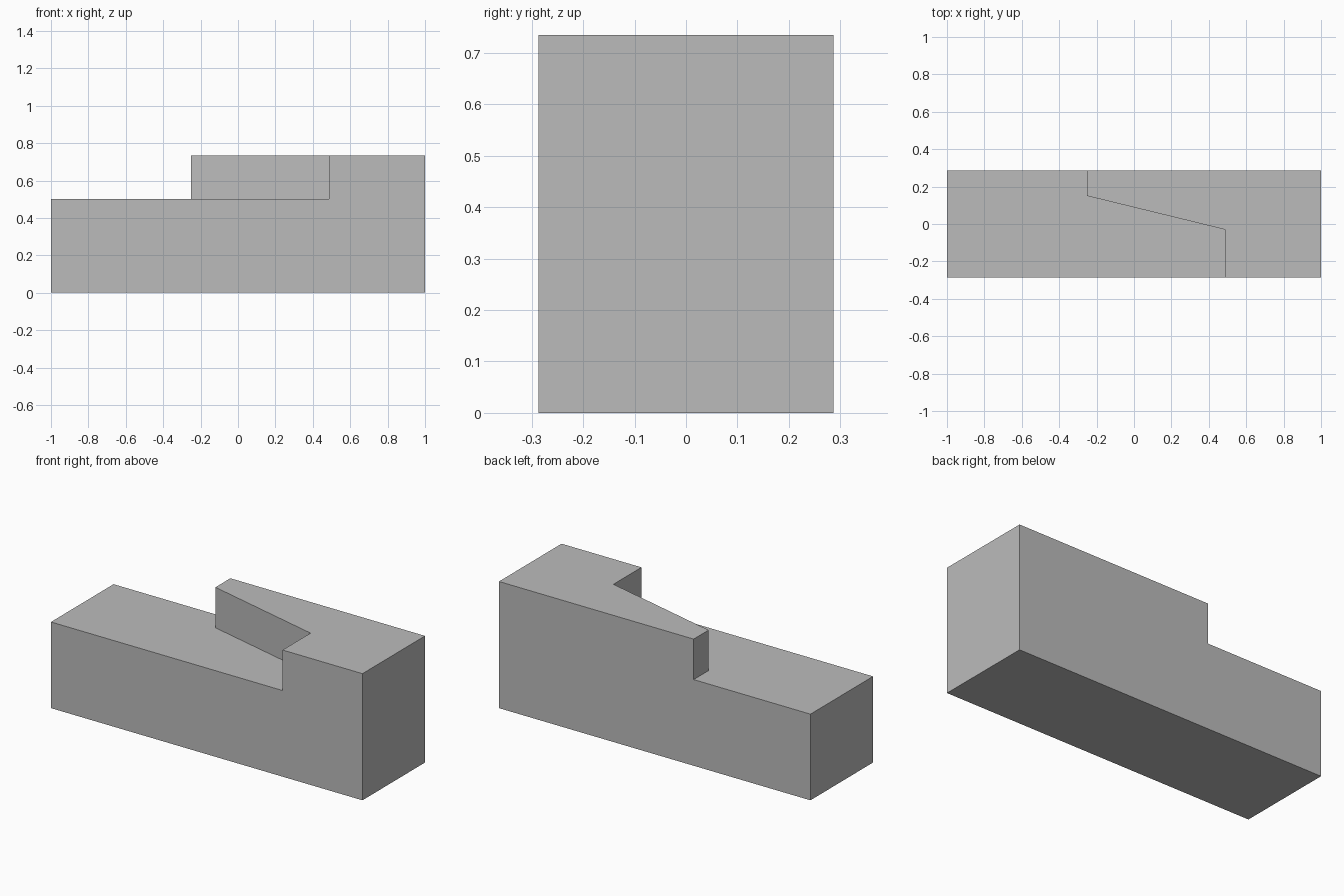
import bpy
import bmesh

cube = bpy.data.objects.get("Cube")
if cube:
    bpy.data.objects.remove(cube, do_unlink=True)

HALF_X, HALF_Y = 1.0, 0.287
HEIGHT, STEP = 0.735, 0.5

grey = bpy.data.materials.new("plain grey")
grey.use_nodes = True
colour = (0.5, 0.5, 0.5, 1)
grey.diffuse_color = colour
grey.node_tree.nodes["Principled BSDF"].inputs["Base Color"].default_value = colour


def prism(name, outline, bottom, top):
    """Solid with a plan outline, standing between two heights."""
    bm = bmesh.new()
    low = [bm.verts.new((x, y, bottom)) for x, y in outline]
    high = [bm.verts.new((x, y, top)) for x, y in outline]
    bm.faces.new(low)
    bm.faces.new(high)
    for i in range(len(outline)):
        j = (i + 1) % len(outline)
        bm.faces.new((low[i], low[j], high[j], high[i]))
    bmesh.ops.recalc_face_normals(bm, faces=bm.faces)
    mesh = bpy.data.meshes.new(name)
    bm.to_mesh(mesh)
    bm.free()
    mesh.materials.append(grey)
    obj = bpy.data.objects.new(name, mesh)
    bpy.context.collection.objects.link(obj)
    return obj


# Full-height block
block = prism("stepped_block",
              [(-HALF_X, -HALF_Y), (HALF_X, -HALF_Y), (HALF_X, HALF_Y), (-HALF_X, HALF_Y)],
              0, HEIGHT)

# Notch with a slanted wall, reaching past the block on its open sides
far_x, far_y = HALF_X + 0.2, HALF_Y + 0.2
notch = prism("notch_cutter",
              [(-far_x, -far_y), (0.487, -far_y), (0.487, -0.03),
               (-0.25, 0.15), (-0.25, far_y), (-far_x, far_y)],
              STEP, HEIGHT + 0.2)
notch.hide_render = True

cut = block.modifiers.new("notch", 'BOOLEAN')
cut.operation = 'DIFFERENCE'
cut.solver = 'EXACT'
cut.object = notch

# Keep the cut shape and drop the cutter
bpy.context.view_layer.update()
graph = bpy.context.evaluated_depsgraph_get()
result = bpy.data.meshes.new_from_object(block.evaluated_get(graph))
block.modifiers.clear()
block.data = result
bpy.data.objects.remove(notch, do_unlink=True)
